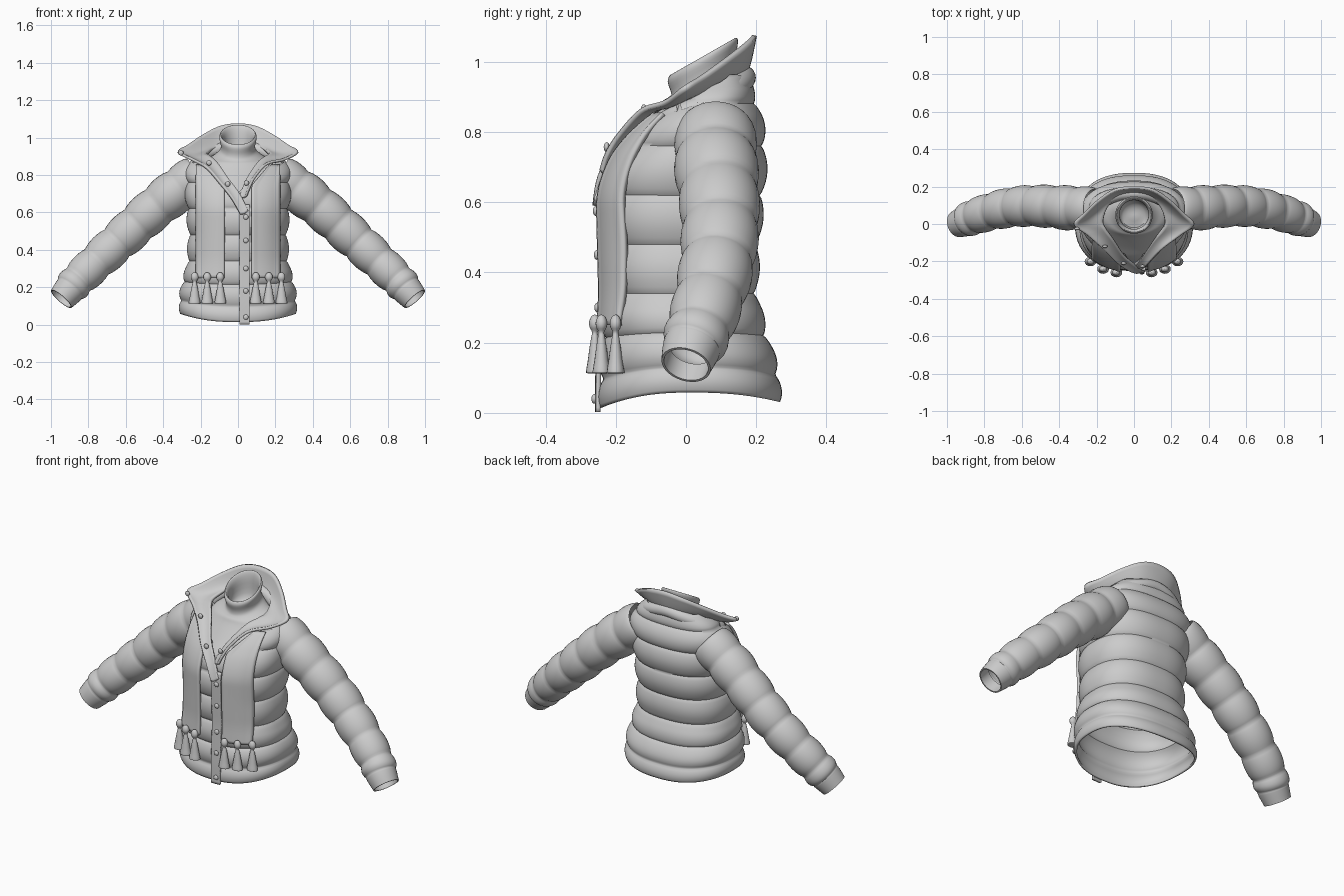
import bpy, bmesh, math
from mathutils import Vector

if "Cube" in bpy.data.objects:
    bpy.data.objects.remove(bpy.data.objects["Cube"])

N = 2.4  # roundness of the torso cross-section


def lerp_table(table, z):
    if z <= table[0][0]:
        return table[0][1:]
    for p, q in zip(table, table[1:]):
        if z <= q[0]:
            t = (z - p[0]) / (q[0] - p[0])
            return tuple(a + (b - a) * t for a, b in zip(p[1:], q[1:]))
    return table[-1][1:]


def spline(pts, n):
    """Catmull-Rom through tuples of any size, n samples per span."""
    out = []
    for i in range(len(pts) - 1):
        a, b, c, d = pts[max(i - 1, 0)], pts[i], pts[i + 1], pts[min(i + 2, len(pts) - 1)]
        for k in range(n):
            t = k / n
            out.append(tuple(0.5 * (2 * q + (r - p) * t + (2 * p - 5 * q + 4 * r - s) * t * t
                                    + (3 * q - p - 3 * r + s) * t ** 3)
                             for p, q, r, s in zip(a, b, c, d)))
    return out + [tuple(pts[-1])]


def grid(name, rows, closed=False, thick=0, mirror=False, caps=False):
    """Skin a list of point rows into a smooth object."""
    bm = bmesh.new()
    vs = [[bm.verts.new(p) for p in r] for r in rows]
    n = len(rows[0])
    for a, b in zip(vs, vs[1:]):
        for j in range(n if closed else n - 1):
            bm.faces.new((a[j], a[(j + 1) % n], b[(j + 1) % n], b[j]))
    if caps:
        bm.faces.new(vs[0])
        bm.faces.new(vs[-1])
    bmesh.ops.remove_doubles(bm, verts=bm.verts, dist=0.0003)
    bmesh.ops.recalc_face_normals(bm, faces=bm.faces)
    me = bpy.data.meshes.new(name)
    bm.to_mesh(me)
    bm.free()
    ob = bpy.data.objects.new(name, me)
    bpy.context.collection.objects.link(ob)
    bpy.ops.object.select_all(action='DESELECT')
    ob.select_set(True)
    bpy.context.view_layer.objects.active = ob
    bpy.ops.object.shade_smooth_by_angle(angle=math.radians(60))
    if thick:
        m = ob.modifiers.new("Thickness", 'SOLIDIFY')
        m.thickness, m.offset = thick, 0
    if mirror:
        m = ob.modifiers.new("Mirror", 'MIRROR')
        m.use_mirror_merge = False
    return ob


def tube(path, seg=32):
    """Rings around a path of (x, y, z, radius across, radius along)."""
    rows = []
    P = [Vector(p[:3]) for p in path]
    for i, p in enumerate(path):
        t = (P[min(i + 1, len(P) - 1)] - P[max(i - 1, 0)]).normalized()
        ref = Vector((0, 1, 0)) if abs(t.y) < 0.9 else Vector((0, 0, 1))
        s = t.cross(ref).normalized()
        u = s.cross(t)
        rows.append([P[i] + s * p[3] * math.cos(k * math.tau / seg)
                     + u * p[4] * math.sin(k * math.tau / seg) for k in range(seg)])
    return rows


def puff(t, power=0.75):
    return abs(math.sin(math.pi * t)) ** power


# Torso size by height: half width, front y, back y
BODY = [(0, .292, -.228, .252), (.1, .297, -.228, .247), (.2, .282, -.224, .217), (.34, .252, -.218, .185),
        (.48, .247, -.222, .19), (.62, .257, -.225, .205), (.70, .262, -.2, .21), (.76, .265, -.165, .21),
        (.82, .268, -.115, .203), (.87, .25, -.06, .192), (.92, .205, -.01, .175), (.96, .14, .02, .155)]
SEAMS = [-.02, .085, .21, .34, .48, .62, .76, .88, 1.0]


def dims(z):
    s = [lerp_table(BODY, z + d) for d in (-.03, -.015, 0, .015, .03)]
    return [sum(c) / 5 for c in zip(*s)]


def front_y(x, z, off):
    a, f, b = dims(z)
    r = min(abs(x) / (a + .012), .97)
    return (f + b) / 2 - (b - f) / 2 * (1 - r ** N) ** (1 / N) - off


# Quilted torso, split down the front and open in a V at the neck
rows = []
for i in range(97):
    z = .96 * i / 96
    a, f, b = dims(z)
    k = max(j for j in range(len(SEAMS) - 1) if SEAMS[j] <= z)
    p = .018 * puff((z - SEAMS[k]) / (SEAMS[k + 1] - SEAMS[k]))
    a, h, m = a + p, (b - f) / 2 + p, (b + f) / 2
    v = min(max(0, (z - .70) * .85) / a, .9)
    d = math.asin(v ** (N / 2)) + 12 * max(0, z - .89)
    row = []
    for j in range(97):
        t = -math.pi / 2 + d + (math.tau - 2 * d) * j / 96
        c, s = math.cos(t), math.sin(t)
        x = a * math.copysign(abs(c) ** (2 / N), c)
        y = m + h * math.copysign(abs(s) ** (2 / N), s)
        dip = .06 - (.045 if s < 0 else .028) * s * s
        row.append((x, y, z + dip * max(0, 1 - z / .3)))
    rows.append(row)
grid("quilted_torso", rows, thick=.01)

# Quilted sleeves with a cuff turned inward
arm = spline([(.21, .085, .805, .105), (.33, .085, .715, .112), (.47, .095, .6, .107), (.6, .095, .48, .102),
              (.73, .075, .36, .096), (.85, .04, .245, .088), (.905, .015, .183, .082), (.945, 0, .137, .072)], 14)
path = []
last = len(arm) - 1
for i, (x, y, z, r) in enumerate(arm):
    t = i / last
    if t < .84:
        r += .013 * puff(t / .84 * 7, .65) - .004
    path.append((x, y, z, r, r))
rows = tube(path)
end = Vector(arm[-1][:3])
rows.append([end + (p - end) * .9 for p in rows[-1]])
back = Vector(arm[-15][:3]) - end
rows.append([p + back for p in rows[-1]])
grid("sleeve", rows, closed=True, mirror=True)

# High-neck shirt: y centre, z, x radius, y radius, forward tilt
shirt = [(.05, .88, .001, .001, 0), (.05, .89, .07, .07, .4), (.05, .98, .078, .078, .55),
         (.048, 1.008, .086, .086, .57), (.048, 1.015, .094, .094, .57), (.048, 1.0, .1, .1, .57),
         (.05, .96, .092, .092, .55), (.053, .93, .097, .095, .45), (.055, .905, .125, .105, .3),
         (.055, .88, .17, .115, .15), (.045, .84, .2, .122, .05), (.02, .76, .22, .155, 0),
         (0, .70, .225, .185, 0), (-.012, .62, .235, .205, 0)]
rows = []
for cy, z, rx, ry, tilt in spline(shirt, 4):
    rows.append([(rx * math.cos(k * math.tau / 48), cy + ry * math.sin(k * math.tau / 48),
                  z + tilt * ry * math.sin(k * math.tau / 48)) for k in range(48)])
grid("high_neck_shirt", rows, closed=True)

# Wide open collar: inner crease and outer edge from centre back to lapel
crease = [(0, .16, .95), (.08, .145, .95), (.13, .11, .94), (.155, .06, .925), (.165, .01, .91), (.15, -.03, .9)]
edge = [(0, .195, 1.075), (.1, .182, 1.06), (.19, .125, 1.015), (.27, .05, .96), (.32, -.005, .925),
        (.25, -.06, .885)]
crease_r = [(.11, -.08, .87), (.055, -.16, .79), (.025, -.205, .725), (.01, -.225, .68)]
edge_r = [(.155, -.13, .86), (.09, -.195, .79), (.062, -.228, .735), (.045, -.242, .69)]
crease_l = [(-.11, -.085, .865), (-.055, -.168, .785), (.005, -.22, .705), (.055, -.255, .61)]
edge_l = [(-.17, -.13, .84), (-.095, -.205, .755), (-.03, -.247, .67), (.012, -.26, .59)]


def both(half, left, right):
    return spline(left[::-1] + [(-x, y, z) for x, y, z in half[:0:-1]] + half + right, 6)


rows = []
for c, e in zip(both(crease, crease_l, crease_r), both(edge, edge_l, edge_r)):
    c, e = Vector(c), Vector(e)
    bow = .018 * min(1, (c - e).length / .12)
    rows.append([c.lerp(e, t / 8) - Vector((0, 0, bow * math.sin(math.pi * t / 8))) for t in range(9)])
grid("collar", rows, thick=.014)

# Scarf: wrap under the collar and two hanging ends
wrap = [(.18, -.05, .83), (.21, -.01, .85), (.21, .045, .872), (.17, .115, .91), (.09, .155, .94), (0, .165, .955)]
wrap = wrap + [(-x, y, z) for x, y, z in wrap[-2::-1]]
grid("scarf_wrap", tube([p + (.034, .034) for p in spline(wrap, 6)], 20), closed=True, caps=True)

rows = []
for i in range(41):
    z = .25 + .60 * i / 40
    inner = .072 + max(0, z - .74) * .85
    row = []
    for j in range(13):
        x = inner + (.222 - inner) * j / 12
        rim = .004 if j in (0, 1, 11, 12) else 0
        row.append((x, front_y(x, z, .024 + rim), z))
    rows.append(row)
grid("scarf_end", rows, thick=.016, mirror=True)

# Tassels: turned knot and flared fringe
PROFILE = [(.001, .055), (.012, .05), (.02, .035), (.019, .02), (.01, .005), (.013, -.01), (.019, -.04),
           (.026, -.08), (.031, -.105), (.028, -.112), (.001, -.112)]
for n, x in enumerate((.095, .165, .232)):
    y = front_y(x, .2, .042)
    grid("tassel_%d" % (n + 1),
         [[(x + r * math.cos(k * math.tau / 16) - .1 * (x - .165) * h, y + r * .8 * math.sin(k * math.tau / 16),
            .225 + h) for k in range(16)] for r, h in spline(PROFILE, 3)], closed=True, mirror=True)

# Front placket
rows = []
for i in range(49):
    z = .002 + .64 * i / 48
    rows.append([(x, front_y(x, z, .024), z) for x in (.008, .012, .025, .045, .058, .062)])
grid("front_placket", rows, thick=.014)

# Snap buttons on the placket and lapels
spots = [(.042, front_y(.042, z, .034), z) for z in (.04, .18, .30, .45, .575)]
spots += [(.045, -.226, .757), (-.055, -.21, .752), (-.155, -.12, .865), (-.305, -.025, .918)]
for n, p in enumerate(spots):
    bpy.ops.mesh.primitive_uv_sphere_add(segments=16, ring_count=8, radius=.014, location=p)
    ob = bpy.context.object
    ob.name = "button_%d" % (n + 1)
    ob.scale.y = .6
    bpy.ops.object.shade_smooth()
